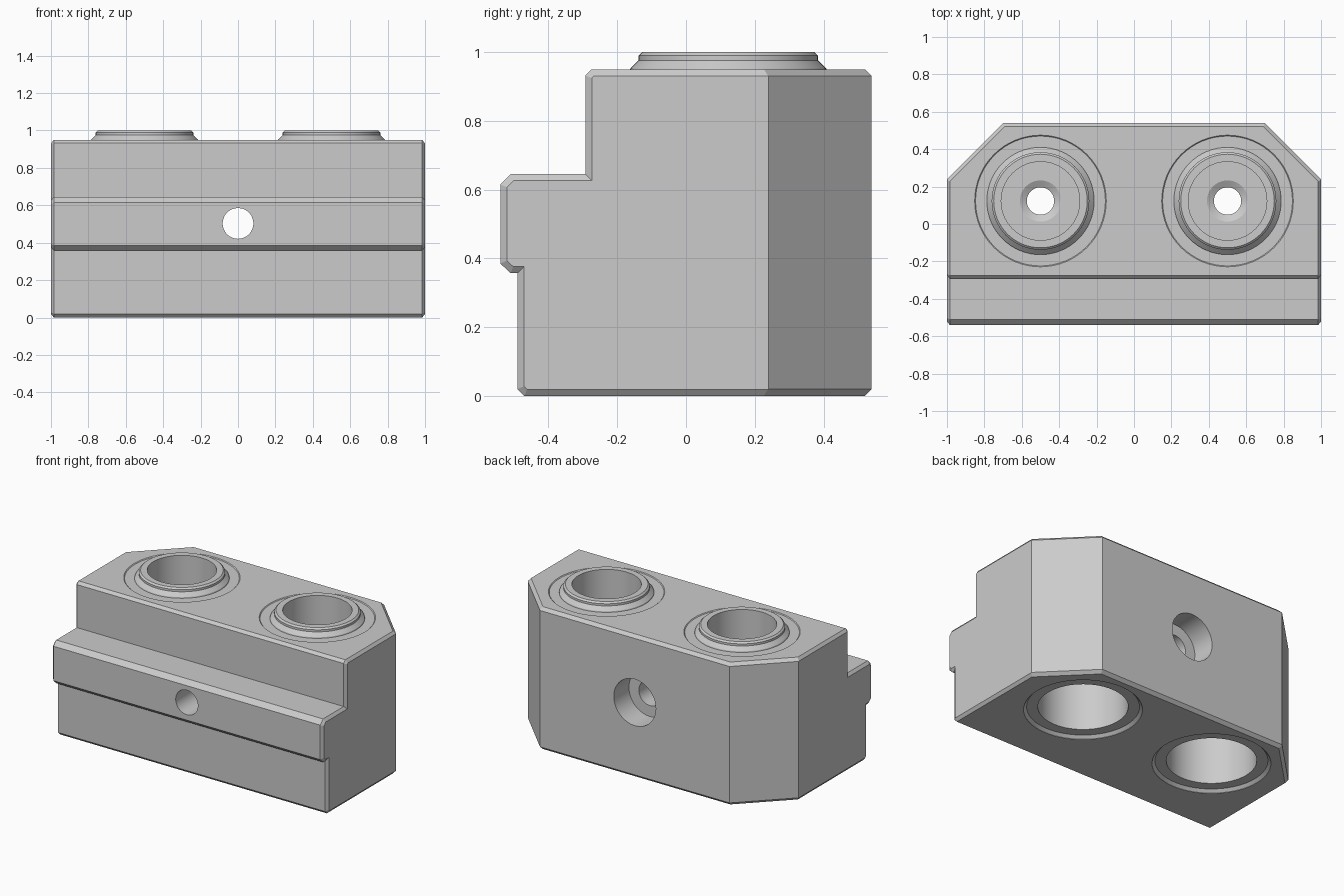
import bpy, bmesh, math
from mathutils import Vector, Matrix

if "Cube" in bpy.data.objects:
    bpy.data.objects.remove(bpy.data.objects["Cube"])

SEG = 64
gray = bpy.data.materials.new("light_gray")
gray.diffuse_color = (0.6, 0.6, 0.6, 1)
gray.use_nodes = True
gray.node_tree.nodes["Principled BSDF"].inputs["Base Color"].default_value = gray.diffuse_color


def finish(bm, name):
    bmesh.ops.recalc_face_normals(bm, faces=bm.faces[:])
    me = bpy.data.meshes.new(name)
    bm.to_mesh(me)
    bm.free()
    me.materials.append(gray)
    ob = bpy.data.objects.new(name, me)
    bpy.context.collection.objects.link(ob)
    return ob


def bridge(bm, a, b):
    n = len(a)
    for i in range(n):
        bm.faces.new((a[i], a[(i + 1) % n], b[(i + 1) % n], b[i]))


def revolve(name, profile, matrix, closed=False):
    """Turn (radius, height) points around z; cap the ends or join them."""
    bm = bmesh.new()
    rings = [[bm.verts.new((r * math.cos(2 * math.pi * k / SEG),
                            r * math.sin(2 * math.pi * k / SEG), z))
              for k in range(SEG)] for r, z in profile]
    for a, b in zip(rings, rings[1:]):
        bridge(bm, a, b)
    if closed:
        bridge(bm, rings[-1], rings[0])
    else:
        bm.faces.new(rings[0])
        bm.faces.new(rings[-1])
    bm.transform(matrix)
    return finish(bm, name)


def inset(points, d):
    """Move a counter-clockwise outline inwards by d."""
    out = []
    n = len(points)
    for i in range(n):
        p0, p, p1 = (Vector(points[j % n]) for j in (i - 1, i, i + 1))
        e0, e1 = (p - p0).normalized(), (p1 - p).normalized()
        n0, n1 = Vector((-e0.y, e0.x)), Vector((-e1.y, e1.x))
        out.append(p + (n0 + n1) * d / (1 + n0.dot(n1)))
    return out


def smooth(ob):
    bpy.ops.object.select_all(action='DESELECT')
    ob.select_set(True)
    bpy.context.view_layer.objects.active = ob
    bpy.ops.object.shade_smooth_by_angle(angle=math.radians(25))


# Block: stepped side outline (y, z), counter-clockwise, with chamfered ends
side = [(-0.47, 0), (0.52, 0), (0.54, 0.02), (0.54, 0.93), (0.52, 0.95),
        (-0.275, 0.95), (-0.293, 0.932), (-0.293, 0.645), (-0.51, 0.645),
        (-0.54, 0.615), (-0.54, 0.385), (-0.51, 0.357), (-0.49, 0.357),
        (-0.49, 0.02)]
small = inset(side, 0.019)
bm = bmesh.new()
loops = [[bm.verts.new((x, p[0], p[1])) for p in pts]
         for x, pts in ((-1, small), (-0.985, side), (0.985, side), (1, small))]
for a, b in zip(loops, loops[1:]):
    bridge(bm, a, b)
bm.faces.new(loops[0])
bm.faces.new(loops[-1])
bmesh.ops.recalc_face_normals(bm, faces=bm.faces[:])

# Slanted back corners, then chamfers along their top and bottom edges
h = math.sqrt(0.5)
for s in (-1, 1):
    for z, nz in ((0.5, 0), (0.93, 1), (0.02, -1)):
        cut = bmesh.ops.bisect_plane(
            bm, geom=bm.verts[:] + bm.edges[:] + bm.faces[:], dist=1e-6,
            plane_co=(s * 0.7, 0.54, z),
            plane_no=Vector((s * h, h, nz)).normalized(), clear_outer=True)
        edges = [e for e in cut['geom_cut']
                 if isinstance(e, bmesh.types.BMEdge) and e.is_boundary]
        bmesh.ops.edgeloop_fill(bm, edges=edges)
body = finish(bm, "block")

# Stepped vertical bores with shallow recesses at both ends
bore = [(0.355, -0.1), (0.355, 0.002), (0.337, 0.02), (0.27, 0.02),
        (0.27, 0.45), (0.073, 0.45), (0.073, 0.60), (0.11, 0.62),
        (0.21, 0.62), (0.21, 0.945), (0.347, 0.945), (0.354, 0.952),
        (0.354, 1.1)]
cutters = [revolve("bore_cutter", bore, Matrix.Translation((x, 0.123, 0)))
           for x in (-0.5, 0.5)]

# Cross bolt hole, wide at the back
bolt = [(0.082, -0.8), (0.082, 0.38), (0.155, 0.38), (0.155, 0.8)]
cutters.append(revolve("bolt_cutter", bolt, Matrix.Translation((0, 0, 0.503))
                       @ Matrix.Rotation(-math.pi / 2, 4, 'X')))

bpy.context.view_layer.objects.active = body
for c in cutters:
    m = body.modifiers.new("cut", 'BOOLEAN')
    m.operation = 'DIFFERENCE'
    m.solver = 'EXACT'
    m.object = c
    bpy.ops.object.modifier_apply(modifier=m.name)
for c in cutters:
    bpy.data.objects.remove(c)
smooth(body)

# Raised flared necks around the bores
neck = [(0.21, 0.945), (0.287, 0.945), (0.285, 0.952), (0.261, 0.976),
        (0.261, 0.99), (0.25, 1.0), (0.21, 1.0)]
for x, label in ((-0.5, "left"), (0.5, "right")):
    smooth(revolve(label + "_neck", neck,
                   Matrix.Translation((x, 0.123, 0)), closed=True))
